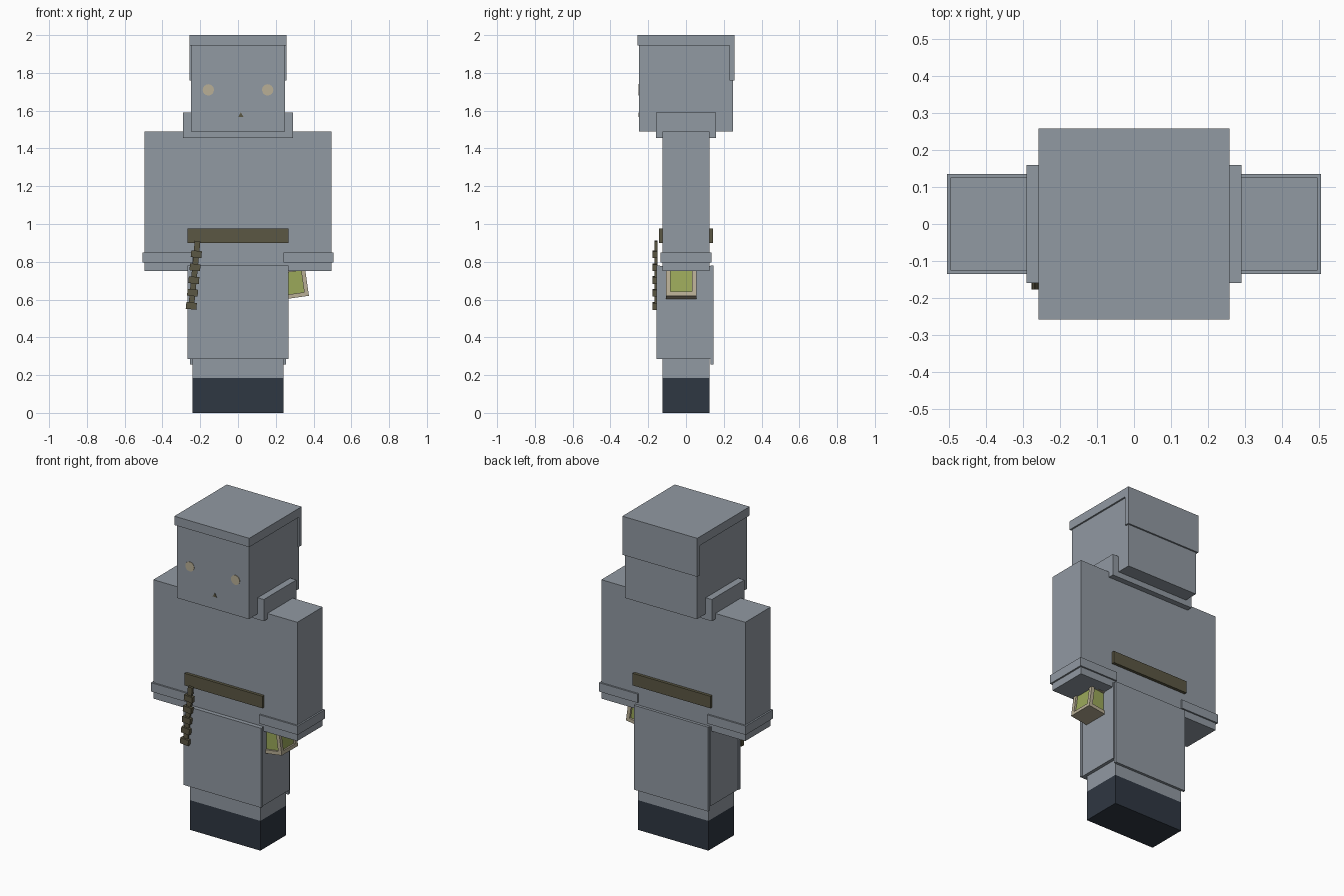
import bpy, bmesh, math
from mathutils import Matrix, Vector

cube = bpy.data.objects.get("Cube")
if cube:
    bpy.data.objects.remove(cube, do_unlink=True)


def material(name, rgb):
    m = bpy.data.materials.new(name)
    m.use_nodes = True
    m.diffuse_color = (*rgb, 1)
    m.node_tree.nodes["Principled BSDF"].inputs["Base Color"].default_value = (*rgb, 1)
    return m


GREY = material("slate grey", (0.284, 0.319, 0.361))
NAVY = material("dark navy", (0.028, 0.038, 0.054))
LEATHER = material("dark olive leather", (0.105, 0.095, 0.056))
GREEN = material("lantern green", (0.328, 0.392, 0.102))
BEIGE = material("beige", (0.485, 0.429, 0.305))


def finish(bm, name, mat):
    bmesh.ops.recalc_face_normals(bm, faces=bm.faces)
    mesh = bpy.data.meshes.new(name)
    bm.to_mesh(mesh)
    bm.free()
    mesh.materials.append(mat)
    ob = bpy.data.objects.new(name, mesh)
    bpy.context.collection.objects.link(ob)
    return ob


def add_box(bm, x, y, z):
    """Box from three (low, high) ranges."""
    size = Vector([r[1] - r[0] for r in (x, y, z)])
    mid = Vector([(r[1] + r[0]) / 2 for r in (x, y, z)])
    bmesh.ops.create_cube(bm, size=1, matrix=Matrix.Translation(mid) @ Matrix.Diagonal((*size, 1)))


def boxes(name, mat, *ranges):
    bm = bmesh.new()
    for r in ranges:
        add_box(bm, *r)
    return finish(bm, name, mat)


def sym(v):
    return (-v, v)


# Head, cap with a flap down the back, and collar
boxes("head", GREY, (sym(0.248), sym(0.248), (1.49, 1.97)))
boxes("cap", GREY, (sym(0.258), sym(0.258), (1.945, 2.0)),
      (sym(0.258), (0.23, 0.258), (1.76, 1.945)))
boxes("collar", GREY, (sym(0.29), sym(0.16), (1.455, 1.59)))

# Torso, arms and cuffs
boxes("torso", GREY, (sym(0.25), sym(0.125), (0.75, 1.49)))
for side, s in (("left", 1), ("right", -1)):
    def span(a, b):
        return tuple(sorted((a * s, b * s)))
    boxes(side + "_arm", GREY, (span(0.25, 0.496), sym(0.125), (0.75, 1.49)))
    boxes(side + "_cuff", GREY, (span(0.24, 0.506), sym(0.135), (0.795, 0.85)))
    # Legs with dark boots
    boxes(side + "_leg", GREY, (span(0, 0.242), sym(0.125), (0.185, 0.75)))
    boxes(side + "_boot", NAVY, (span(0, 0.242), sym(0.125), (0.0, 0.185)))

# Robe skirt with front and back panels
boxes("skirt", GREY, (sym(0.262), (-0.14, 0.132), (0.285, 0.778)))
boxes("skirt_front_panel", GREY, (sym(0.268), (-0.155, -0.138), (0.285, 0.78)))
boxes("skirt_back_panel", GREY, (sym(0.255), (0.13, 0.146), (0.255, 0.78)))

# Belt
boxes("belt", LEATHER, (sym(0.268), sym(0.143), (0.9, 0.975)))

# Hanging strand with beads, leaning outwards
bm = bmesh.new()
add_box(bm, (-0.015, 0.015), (-0.166, -0.15), (-0.35, 0.01))
for z in (-0.06, -0.13, -0.198, -0.265, -0.335):
    add_box(bm, (-0.028, 0.028), (-0.177, -0.152), (z - 0.018, z + 0.018))
strand = finish(bm, "beaded_strand", LEATHER)
strand.location = (-0.215, 0, 0.9)
strand.rotation_euler = (0, math.radians(5.5), 0)

# Tilted lantern: green glass inside a beige cage
H, BAR = 0.08, 0.022
glass = boxes("lantern_glass", GREEN, (sym(H - 0.012), sym(H - 0.012), sym(H - 0.012)))
bm = bmesh.new()
add_box(bm, sym(H), sym(H), (-H, -H + 0.01))
for a in (-1, 1):
    for b in (-1, 1):
        lo = tuple(sorted((a * H, a * (H - BAR))))
        hi = tuple(sorted((b * H, b * (H - BAR))))
        add_box(bm, lo, hi, sym(H))
        add_box(bm, lo, sym(H), hi)
        add_box(bm, sym(H), lo, hi)
cage = finish(bm, "lantern_cage", BEIGE)
for ob in (glass, cage):
    ob.location = (0.285, -0.025, 0.688)
    ob.rotation_euler = (0, math.radians(-8), 0)

# Eyes and mouth as thin plates on the face
def face_disc(name, mat, x, z, r, n):
    bm = bmesh.new()
    bmesh.ops.create_cone(bm, cap_ends=True, segments=n, radius1=r, radius2=r, depth=0.004,
                          matrix=Matrix.Translation((x, -0.249, z)) @ Matrix.Rotation(math.pi / 2, 4, 'X'))
    finish(bm, name, mat)


face_disc("left_eye", BEIGE, 0.157, 1.71, 0.03, 16)
face_disc("right_eye", BEIGE, -0.157, 1.71, 0.03, 16)
face_disc("mouth", LEATHER, 0.015, 1.575, 0.016, 3)
